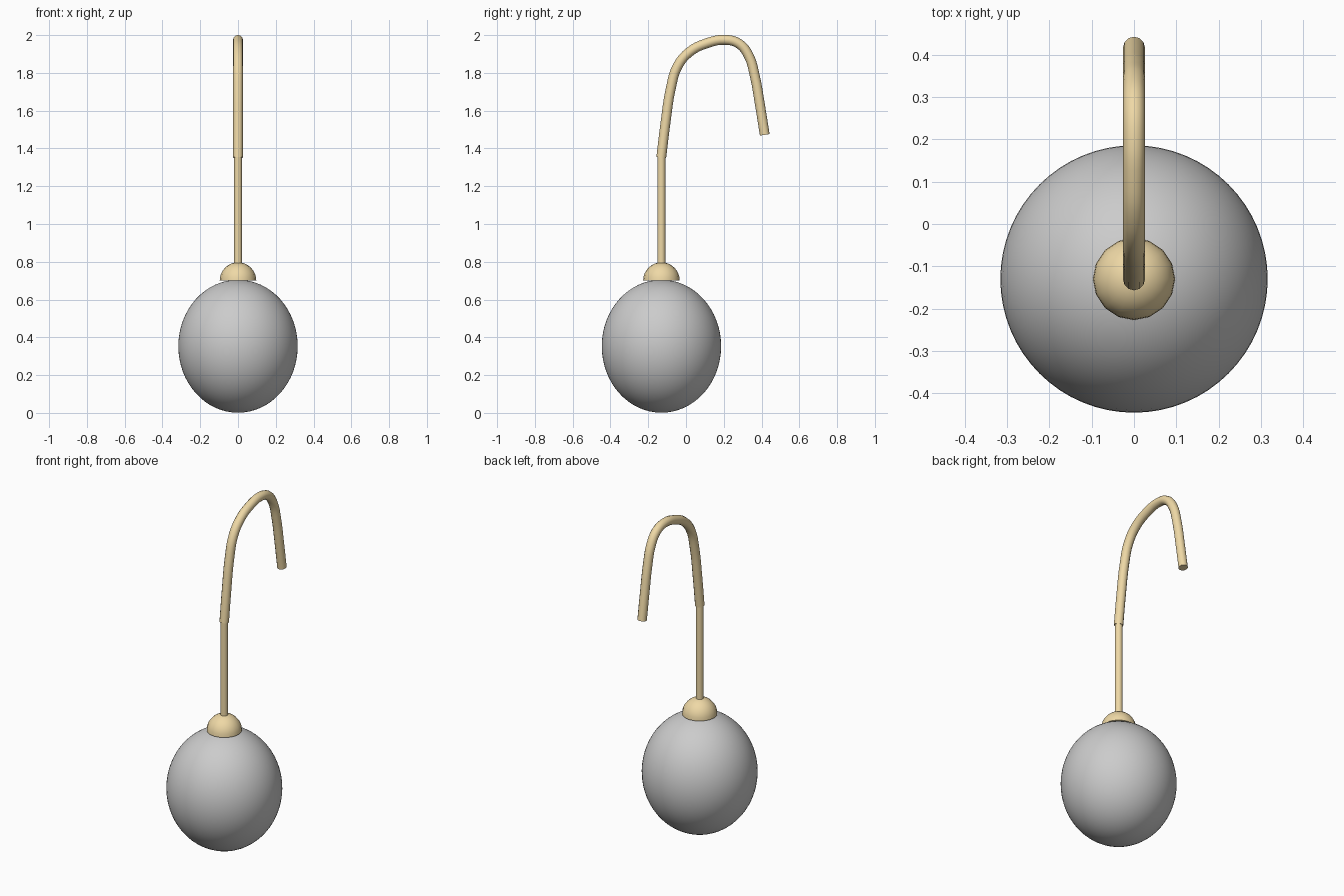
import bpy, bmesh, math

if "Cube" in bpy.data.objects:
    bpy.data.objects.remove(bpy.data.objects["Cube"])

Y = -0.13  # axis of the lamp

brass = bpy.data.materials.new("warm_brass")
brass.diffuse_color = (0.86, 0.69, 0.38, 1)
brass.use_nodes = True
brass.node_tree.nodes["Principled BSDF"].inputs["Base Color"].default_value = brass.diffuse_color


def finish(obj, name, mat=None, angle=40):
    obj.name = name
    if mat:
        obj.data.materials.append(mat)
    bpy.ops.object.select_all(action='DESELECT')
    obj.select_set(True)
    bpy.context.view_layer.objects.active = obj
    bpy.ops.object.shade_smooth_by_angle(angle=math.radians(angle))


# Egg-shaped globe
bpy.ops.mesh.primitive_uv_sphere_add(segments=64, ring_count=32, radius=1, location=(0, Y, 0.353))
globe = bpy.context.object
globe.scale = (0.316, 0.316, 0.352)
bpy.ops.object.transform_apply(location=False, rotation=False, scale=True)
finish(globe, "globe")

# Half-sphere cap on the globe
bpy.ops.mesh.primitive_uv_sphere_add(segments=16, ring_count=16, radius=0.097, location=(0, Y, 0.7))
cap = bpy.context.object
bm = bmesh.new()
bm.from_mesh(cap.data)
bmesh.ops.bisect_plane(bm, geom=bm.verts[:] + bm.edges[:] + bm.faces[:],
                       plane_co=(0, 0, 0), plane_no=(0, 0, -1), clear_outer=True)
bmesh.ops.holes_fill(bm, edges=[e for e in bm.edges if e.is_boundary])
bm.to_mesh(cap.data)
bm.free()
finish(cap, "cap", brass)

# Straight rod
bpy.ops.mesh.primitive_cylinder_add(vertices=16, radius=0.021, depth=0.58, location=(0, Y, 1.065))
finish(bpy.context.object, "rod", brass)

# Bent hook swept along a smooth path (y, z)
path = [(-0.131, 1.352), (-0.108, 1.54), (-0.081, 1.715), (-0.045, 1.835), (0.02, 1.912),
        (0.11, 1.957), (0.205, 1.975), (0.28, 1.955), (0.33, 1.895), (0.365, 1.78),
        (0.39, 1.64), (0.417, 1.472)]
curve = bpy.data.curves.new("hook", 'CURVE')
curve.dimensions = '3D'
curve.bevel_depth = 0.026
curve.bevel_resolution = 4
curve.resolution_u = 4
curve.use_fill_caps = True
spline = curve.splines.new('BEZIER')
spline.bezier_points.add(len(path) - 1)
for p, (y, z) in zip(spline.bezier_points, path):
    p.co = (0, y, z)
    p.handle_left_type = p.handle_right_type = 'AUTO'
hook = bpy.data.objects.new("hook", curve)
bpy.context.collection.objects.link(hook)
bpy.ops.object.select_all(action='DESELECT')
hook.select_set(True)
bpy.context.view_layer.objects.active = hook
bpy.ops.object.convert(target='MESH')
finish(bpy.context.object, "hook", brass)
